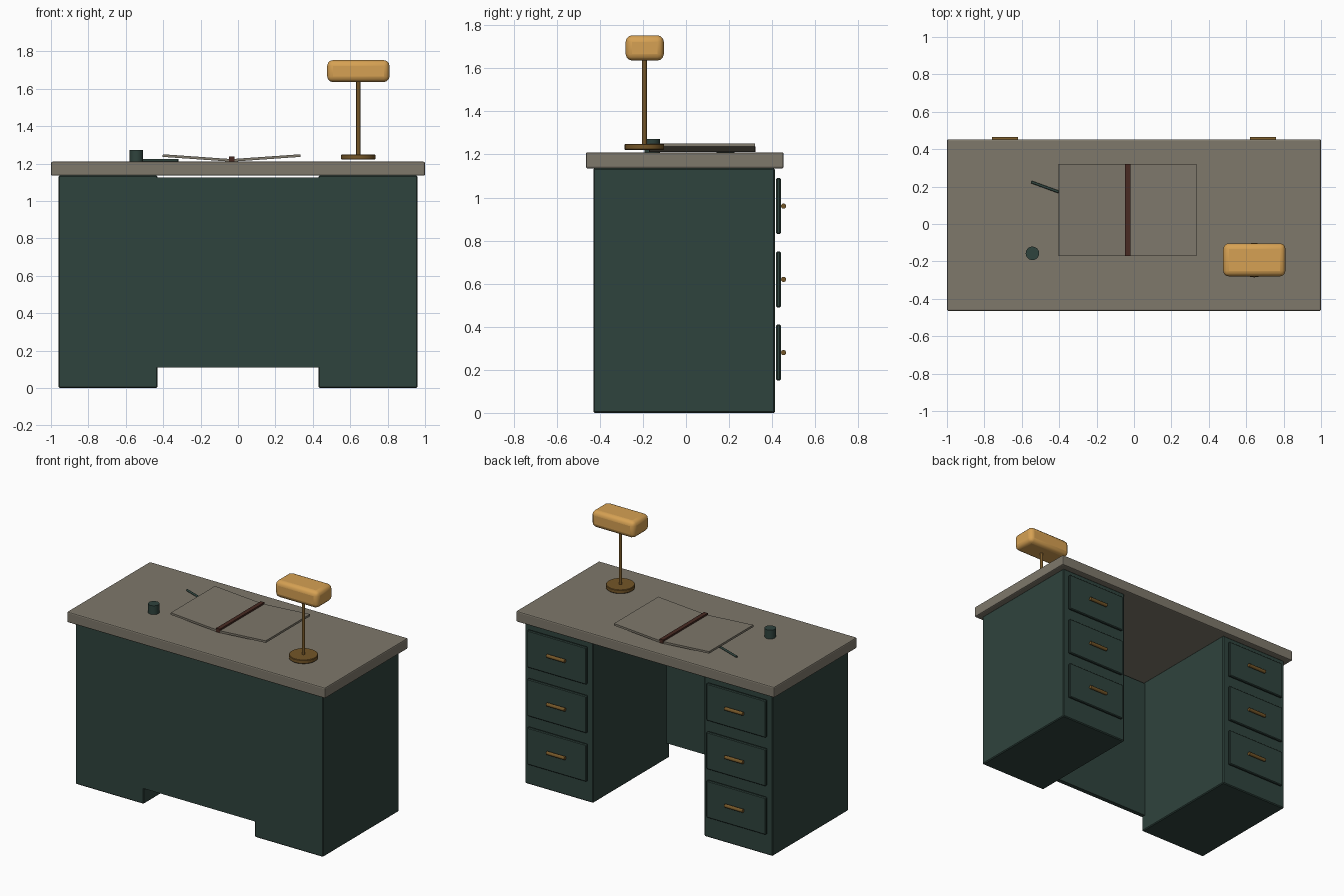
import bpy, math

if "Cube" in bpy.data.objects:
    bpy.data.objects.remove(bpy.data.objects["Cube"])


def srgb(r, g, b):
    def lin(c):
        c /= 255
        return c / 12.92 if c <= 0.04045 else ((c + 0.055) / 1.055) ** 2.4
    return (lin(r), lin(g), lin(b), 1)


def material(name, rgb):
    m = bpy.data.materials.new(name)
    m.diffuse_color = srgb(*rgb)
    m.use_nodes = True
    m.node_tree.nodes["Principled BSDF"].inputs["Base Color"].default_value = m.diffuse_color
    return m


TAUPE = material("taupe_top", (126, 120, 107))
GREEN = material("dark_green", (47, 67, 61))
BRASS = material("old_brass", (116, 86, 40))
AMBER = material("amber_shade", (214, 161, 83))
BROWN = material("dark_brown", (72, 42, 34))


def finish(ob, name, mat, bevel=0, segments=1):
    ob.name = name
    ob.data.materials.append(mat)
    if bevel:
        mod = ob.modifiers.new("edges", 'BEVEL')
        mod.width, mod.segments = bevel, segments
    return ob


def box(name, lo, hi, mat, bevel=0, segments=1, tilt=0):
    centre = [(a + b) / 2 for a, b in zip(lo, hi)]
    bpy.ops.mesh.primitive_cube_add(size=1, location=centre)
    ob = bpy.context.object
    ob.scale = [b - a for a, b in zip(lo, hi)]
    bpy.ops.object.transform_apply(location=False, rotation=False, scale=True)
    ob.rotation_euler.y = tilt
    return finish(ob, name, mat, bevel, segments)


def rod(name, centre, radius, length, mat, rot=(0, 0, 0), sides=32, bevel=0):
    bpy.ops.mesh.primitive_cylinder_add(vertices=sides, radius=radius, depth=length,
                                        location=centre, rotation=rot)
    ob = bpy.context.object
    bpy.ops.object.shade_smooth_by_angle(angle=math.radians(35))
    return finish(ob, name, mat, bevel)


# Desk top, and the panel closing the front of the knee space
box("desk_top", (-1, -0.465, 1.135), (1, 0.453, 1.21), TAUPE, 0.008, 2)
box("front_panel", (-0.44, -0.43, 0.11), (0.44, -0.40, 1.125), GREEN)

# Pedestals with three drawers each
for s, side in ((-1, "left"), (1, "right")):
    cx = s * 0.695
    box(side + "_pedestal", (cx - 0.265, -0.43, 0), (cx + 0.265, 0.413, 1.136), GREEN, 0.006)
    for i in range(3):
        z = 0.28 + 0.34 * i
        box(f"{side}_drawer_{i + 1}", (cx - 0.23, 0.419, z - 0.13), (cx + 0.23, 0.44, z + 0.13),
            GREEN, 0.005)
        rod(f"{side}_handle_{i + 1}", (s * 0.69, 0.453, z), 0.012, 0.14, BRASS,
            (0, math.pi / 2, 0), 16)

# Desk lamp
rod("lamp_base", (0.643, -0.193, 1.235), 0.092, 0.027, BRASS, bevel=0.003)
rod("lamp_stem", (0.643, -0.193, 1.44), 0.011, 0.42, BRASS, sides=16)
shade = box("lamp_shade", (0.477, -0.28, 1.636), (0.81, -0.103, 1.753), AMBER, 0.03, 3)
bpy.context.view_layer.objects.active = shade
bpy.ops.object.shade_smooth_by_angle(angle=math.radians(35))

# Open book: two tilted leaves and a spine
for s, side in ((-1, "left"), (1, "right")):
    cx = -0.034 + s * 0.185
    box(side + "_page", (cx - 0.184, -0.17, 1.223), (cx + 0.184, 0.32, 1.237), TAUPE,
        tilt=-s * math.radians(4))
box("book_spine", (-0.049, -0.172, 1.211), (-0.02, 0.322, 1.237), BROWN)

# Inkwell and pen
rod("inkwell", (-0.543, -0.157, 1.241), 0.036, 0.062, GREEN)
rod("pen", (-0.435, 0.183, 1.217), 0.007, 0.245, GREEN,
    (0, math.pi / 2, -math.radians(20)), 12)
